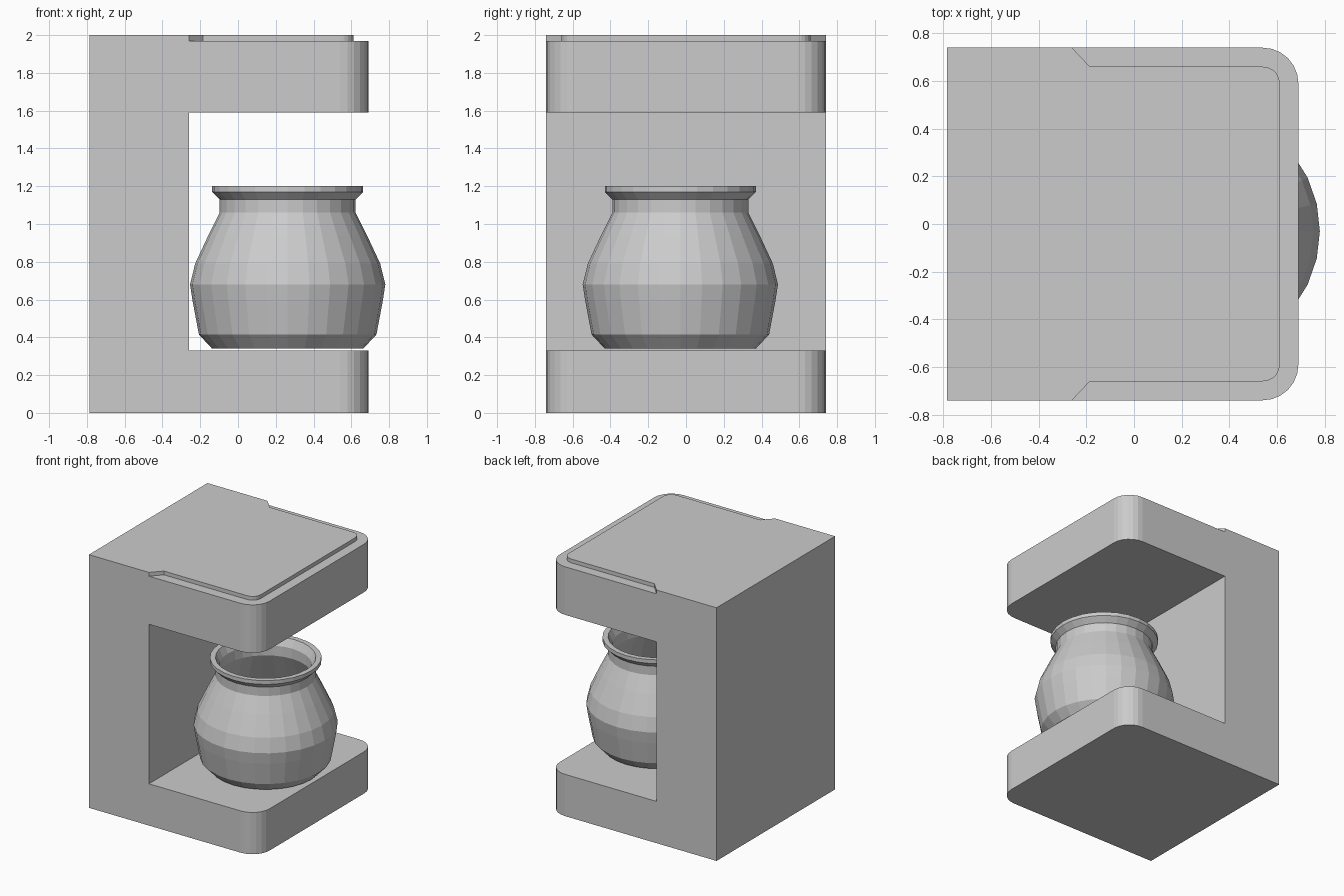
import bpy, bmesh
from math import sin, cos, pi

cube = bpy.data.objects.get("Cube")
if cube:
    bpy.data.objects.remove(cube, do_unlink=True)

grey = bpy.data.materials.new("plain_grey")
grey.use_nodes = True
colour = (0.6, 0.6, 0.6, 1)
grey.diffuse_color = colour
grey.node_tree.nodes["Principled BSDF"].inputs["Base Color"].default_value = colour


def add_object(name, bm):
    bmesh.ops.recalc_face_normals(bm, faces=bm.faces)
    mesh = bpy.data.meshes.new(name)
    bm.to_mesh(mesh)
    bm.free()
    mesh.materials.append(grey)
    obj = bpy.data.objects.new(name, mesh)
    bpy.context.collection.objects.link(obj)
    return obj


def extrude_outline(points, offset):
    bm = bmesh.new()
    face = bm.faces.new([bm.verts.new(p) for p in points])
    result = bmesh.ops.extrude_face_region(bm, geom=[face])
    moved = [v for v in result["geom"] if isinstance(v, bmesh.types.BMVert)]
    bmesh.ops.translate(bm, verts=moved, vec=offset)
    return bm


# Housing: C-shaped profile with rounded upright corners at the open side
back, wall, tip, half = -0.785, -0.26, 0.69, 0.74
profile = [(back, 0), (tip, 0), (tip, 0.33), (wall, 0.33),
           (wall, 1.59), (tip, 1.59), (tip, 2), (back, 2)]
bm = extrude_outline([(x, -half, z) for x, z in profile], (0, 2 * half, 0))
corners = [e for e in bm.edges
           if all(abs(v.co.x - tip) < 0.001 for v in e.verts)
           and abs(e.verts[0].co.y - e.verts[1].co.y) < 0.001]
bmesh.ops.bevel(bm, geom=corners, offset=0.15, segments=6, profile=0.5,
                affect='EDGES')
housing = add_object("housing", bm)

# Shallow ledge cut around the top, leaving a raised lid with rounded corners
edge_x, edge_y, r, out = 0.612, 0.66, 0.07, 0.9
inner = [(-0.27, -0.75), (-0.185, -edge_y)]
for i in range(6):
    a = -pi / 2 + i * pi / 10
    inner.append((edge_x - r + r * cos(a), -edge_y + r + r * sin(a)))
inner += [(x, -y) for x, y in reversed(inner)]
outline = inner + [(-0.27, out), (out, out), (out, -out), (-0.27, -out)]
cutter = add_object("ledge_cutter",
                    extrude_outline([(x, y, 1.97) for x, y in outline], (0, 0, 0.2)))
cutter.hide_render = True
cut = housing.modifiers.new("ledge", 'BOOLEAN')
cut.operation = 'DIFFERENCE'
cut.solver = 'EXACT'
cut.object = cutter
bpy.context.view_layer.objects.active = housing
bpy.ops.object.modifier_apply(modifier=cut.name)
bpy.data.objects.remove(cutter, do_unlink=True)

# Pot: hollow faceted jar, outside up to the flared rim, then down the inside
SIDES = 28
jar = [(0.40, 0.34), (0.47, 0.415), (0.503, 0.59), (0.517, 0.68), (0.49, 0.79),
       (0.42, 0.94), (0.36, 1.06), (0.36, 1.13), (0.40, 1.17), (0.40, 1.2),
       (0.36, 1.2), (0.33, 1.14), (0.33, 1.06), (0.46, 0.79), (0.485, 0.68),
       (0.44, 0.43), (0.38, 0.37)]
bm = bmesh.new()
rings = [[bm.verts.new((0.263 + rad * cos(2 * pi * i / SIDES),
                        -0.03 + rad * sin(2 * pi * i / SIDES), z))
          for i in range(SIDES)] for rad, z in jar]
for low, high in zip(rings, rings[1:]):
    for i in range(SIDES):
        j = (i + 1) % SIDES
        bm.faces.new((low[i], low[j], high[j], high[i]))
bm.faces.new(rings[0])
bm.faces.new(rings[-1])
add_object("pot", bm)
